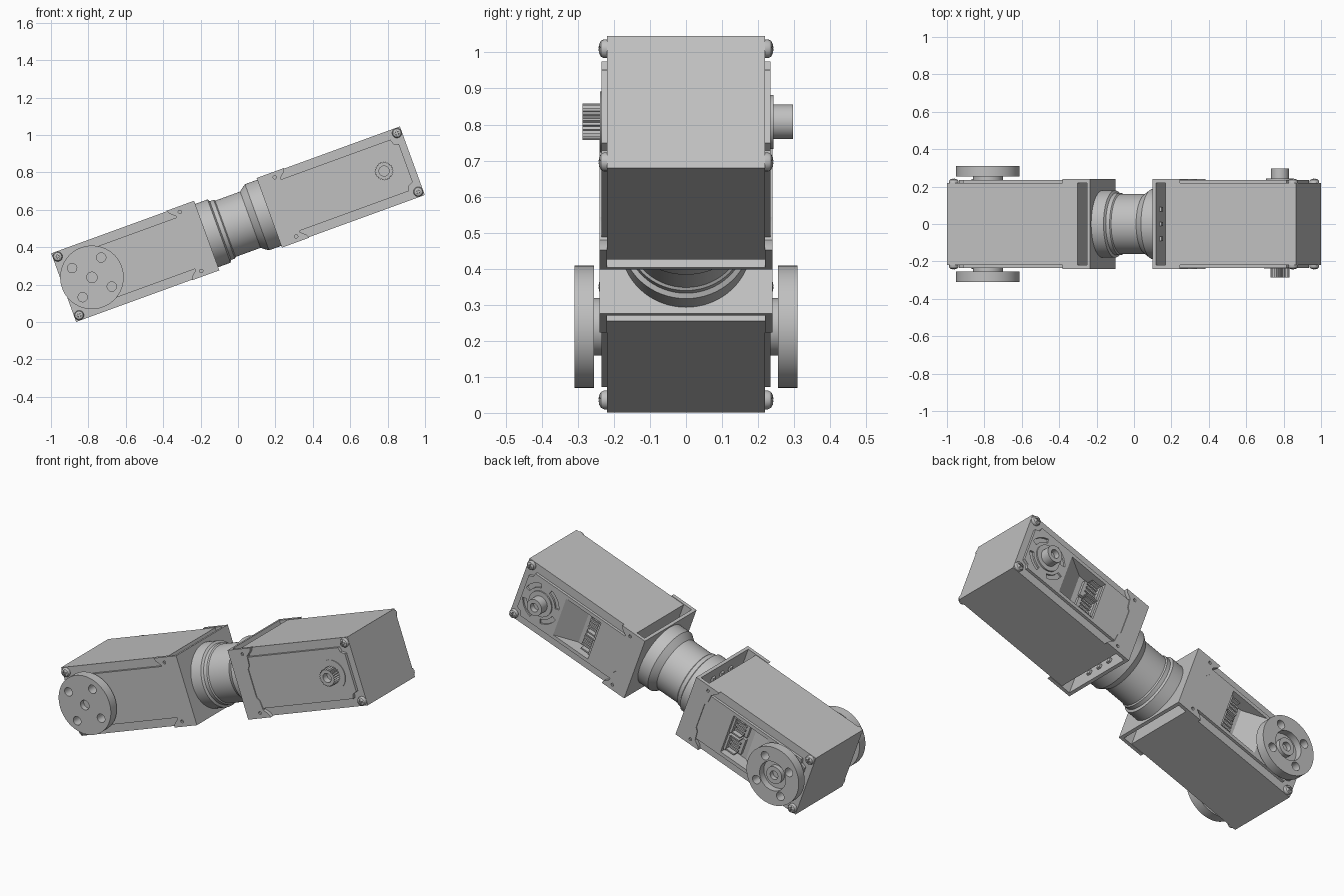
import bpy, bmesh, math
from mathutils import Matrix

cube = bpy.data.objects.get("Cube")
if cube:
    bpy.data.objects.remove(cube)

grey = bpy.data.materials.new("light_grey")
grey.use_nodes = True
grey.diffuse_color = (0.53, 0.53, 0.53, 1)
grey.node_tree.nodes["Principled BSDF"].inputs["Base Color"].default_value = grey.diffuse_color

# The arm axis is tilted; parts are built along local x, then tilted
TILT = Matrix.Translation((0, 0, 0.523)) @ Matrix.Rotation(math.radians(-20), 4, 'Y')
frame = TILT


def finish(name, bm):
    bmesh.ops.remove_doubles(bm, verts=bm.verts, dist=1e-5)
    bmesh.ops.recalc_face_normals(bm, faces=bm.faces)
    mesh = bpy.data.meshes.new(name)
    bm.to_mesh(mesh)
    bm.free()
    mesh.transform(frame)
    mesh.materials.append(grey)
    ob = bpy.data.objects.new(name, mesh)
    bpy.context.collection.objects.link(ob)
    return ob


def prism(name, pts, a, b, along='y'):
    """Extrude an outline: (x, z) along y, or (x, y) along z."""
    bm = bmesh.new()
    rows = []
    for t in (a, b):
        rows.append([bm.verts.new((p, t, q) if along == 'y' else (p, q, t)) for p, q in pts])
    bm.faces.new(rows[0])
    bm.faces.new(rows[1])
    for i in range(len(pts)):
        j = (i + 1) % len(pts)
        bm.faces.new((rows[0][i], rows[0][j], rows[1][j], rows[1][i]))
    return finish(name, bm)


def box(name, x0, x1, y0, y1, z0, z1):
    return prism(name, [(x0, z0), (x1, z0), (x1, z1), (x0, z1)], y0, y1)


def lathe(name, profile, x=0, z=0, along='y', seg=40):
    """Revolve (radius, distance) points; the end points lie on the axis."""
    bm = bmesh.new()
    rings = []
    for r, t in profile:
        ring = []
        for i in range(seg if r else 1):
            a = math.tau * i / seg
            c, s = r * math.cos(a), r * math.sin(a)
            ring.append(bm.verts.new((x + c, t, z + s) if along == 'y' else (t, c, s)))
        rings.append(ring)
    for p, q in zip(rings, rings[1:]):
        for i in range(seg):
            j = (i + 1) % seg
            corners = [p[i % len(p)], p[j % len(p)], q[j % len(q)], q[i % len(q)]]
            bm.faces.new(list(dict.fromkeys(corners)))
    return finish(name, bm)


def rod(name, r, a, b, x=0, z=0, seg=24):
    return lathe(name, [(0, a), (r, a), (r, b), (0, b)], x, z, seg=seg)


def cut(target, cutter):
    mod = target.modifiers.new("cut", 'BOOLEAN')
    mod.operation = 'DIFFERENCE'
    mod.solver = 'EXACT'
    mod.object = cutter
    bpy.context.view_layer.objects.active = target
    bpy.ops.object.modifier_apply(modifier=mod.name)
    bpy.data.objects.remove(cutter)


def mirrored(half):
    return half + [(p, -q) for p, q in reversed(half)]


def arc_slot(mid, r0, r1):
    angles = [math.radians(mid - 28 + 8 * i) for i in range(8)]
    pts = [(r1, a) for a in angles] + [(r0, a) for a in reversed(angles)]
    return [(SHAFT + r * math.cos(a), r * math.sin(a)) for r, a in pts]


SHAFT = 0.831
PANEL = mirrored([(0.25, 0.146), (0.92, 0.146), (0.928, 0.12), (0.955, 0.108)])
CHEEK = mirrored([(0.178, 0.198), (0.335, 0.198), (0.325, 0.178), (0.298, 0.155),
                  (0.292, 0.10), (0.278, 0.08)])
RECESS = [(0.74, 0.26), (0.58, 0.16), (0.46, 0.16), (0.46, 0.26)]


def servo(side):
    # Casing with a connector bay in the back
    body = box(side + "_casing", 0.25, 0.992, -0.219, 0.219, -0.195, 0.195)
    cut(body, prism("bay_cutter", RECESS, -0.125, 0.125, 'z'))
    prism(side + "_front_panel", PANEL, -0.235, -0.219)
    back = prism(side + "_back_panel", PANEL, 0.219, 0.235)
    cut(back, prism("bay_cutter", RECESS, -0.125, 0.125, 'z'))
    for k in range(4):
        cut(back, prism("arc_cutter", arc_slot(45 + 90 * k, 0.092, 0.118), 0.225, 0.25))
    # Connectors and pins
    for w in (-0.058, 0.058):
        box(side + "_connector", 0.462, 0.475, 0.155, 0.222, w - 0.05, w + 0.05)
        box(side + "_connector_base", 0.475, 0.55, 0.155, 0.178, w - 0.05, w + 0.05)
        for e in (-0.047, 0.047):
            box(side + "_connector_wall", 0.475, 0.53, 0.17, 0.215, w + e - 0.004, w + e + 0.004)
        for k in (-1, 0, 1):
            z = w + 0.025 * k
            box(side + "_pin", 0.47, 0.54, 0.195, 0.204, z - 0.005, z + 0.005)
    # Slotted dome screws on the corners
    for d in (-1, 1):
        for w in (-0.167, 0.167):
            dome = [(0, 0.21), (0.026, 0.21), (0.026, 0.228), (0.022, 0.236), (0.013, 0.241), (0, 0.243)]
            screw = lathe(side + "_screw", [(r, d * t) for r, t in dome], 0.965, w, seg=20)
            for a, b in ((0.016, 0.003), (0.003, 0.016)):
                cut(screw, box("slot_cutter", 0.965 - a, 0.965 + a, *sorted((d * 0.233, d * 0.26)),
                               w - b, w + b))
    # Bracket: base plate, two cheeks and rivets
    box(side + "_bracket_base", 0.178, 0.196, -0.24, 0.24, -0.198, 0.198)
    for d in (-1, 1):
        cheek = prism(side + "_bracket_cheek", CHEEK, *sorted((d * 0.219, d * 0.24)))
        for w in (-0.168, 0.168):
            cut(cheek, rod("hole_cutter", 0.009, d * 0.23, d * 0.25, 0.27, w, 12))
    for y in (-0.08, 0, 0.08):
        for z in (-0.13, 0.13):
            box(side + "_bracket_bolt", 0.195, 0.208, y - 0.012, y + 0.012, z - 0.012, z + 0.012)


def output_shafts():
    rod("shaft_collar_front", 0.085, -0.22, -0.239, SHAFT)
    teeth = []
    for i in range(48):
        a, r = math.tau * i / 48, (0.051, 0.044)[i % 2]
        teeth.append((SHAFT + r * math.cos(a), r * math.sin(a)))
    spline = prism("splined_shaft", teeth, -0.287, -0.23)
    cut(spline, rod("bore_cutter", 0.027, -0.25, -0.3, SHAFT))
    rod("shaft_collar_back", 0.075, 0.22, 0.243, SHAFT)
    lathe("plain_shaft", [(0, 0.23), (0.048, 0.23), (0.048, 0.297), (0.025, 0.297),
                          (0.025, 0.265), (0, 0.265)], SHAFT)


def horn_wheels():
    # Front wheel is flat with a bore, back wheel has a dished centre
    front = [(0, 0.23), (0.08, 0.23), (0.08, 0.255), (0.17, 0.255), (0.17, 0.31),
             (0.028, 0.31), (0.028, 0.28), (0, 0.28)]
    back = [(0, 0.23), (0.08, 0.23), (0.08, 0.255), (0.17, 0.255), (0.17, 0.31), (0.085, 0.31),
            (0.085, 0.27), (0.05, 0.27), (0.05, 0.297), (0.025, 0.297), (0.025, 0.27), (0, 0.27)]
    for name, prof, d in (("front_wheel", front, -1), ("back_wheel", back, 1)):
        wheel = lathe(name, [(r, d * t) for r, t in prof], SHAFT, seg=64)
        for k in range(4):
            a = math.radians(45 + 90 * k)
            cut(wheel, rod("hole_cutter", 0.025, d * 0.245, d * 0.32,
                           SHAFT + 0.117 * math.cos(a), 0.117 * math.sin(a)))


# Neck joining the two brackets
lathe("neck", [(0, -0.18), (0.18, -0.18), (0.18, -0.108), (0.167, -0.1), (0.167, -0.078),
               (0.16, -0.072), (0.16, 0.07), (0.168, 0.08), (0.188, 0.108), (0.188, 0.14),
               (0.188, 0.18), (0, 0.18)], along='x', seg=64)

servo("left")
output_shafts()
frame = TILT @ Matrix.Rotation(math.pi, 4, 'Y')
servo("right")
horn_wheels()

# Smooth the round parts while keeping hard edges
bpy.ops.object.select_all(action='DESELECT')
for ob in bpy.context.scene.objects:
    if ob.type == 'MESH':
        ob.select_set(True)
        bpy.context.view_layer.objects.active = ob
bpy.ops.object.shade_smooth_by_angle(angle=math.radians(30))
